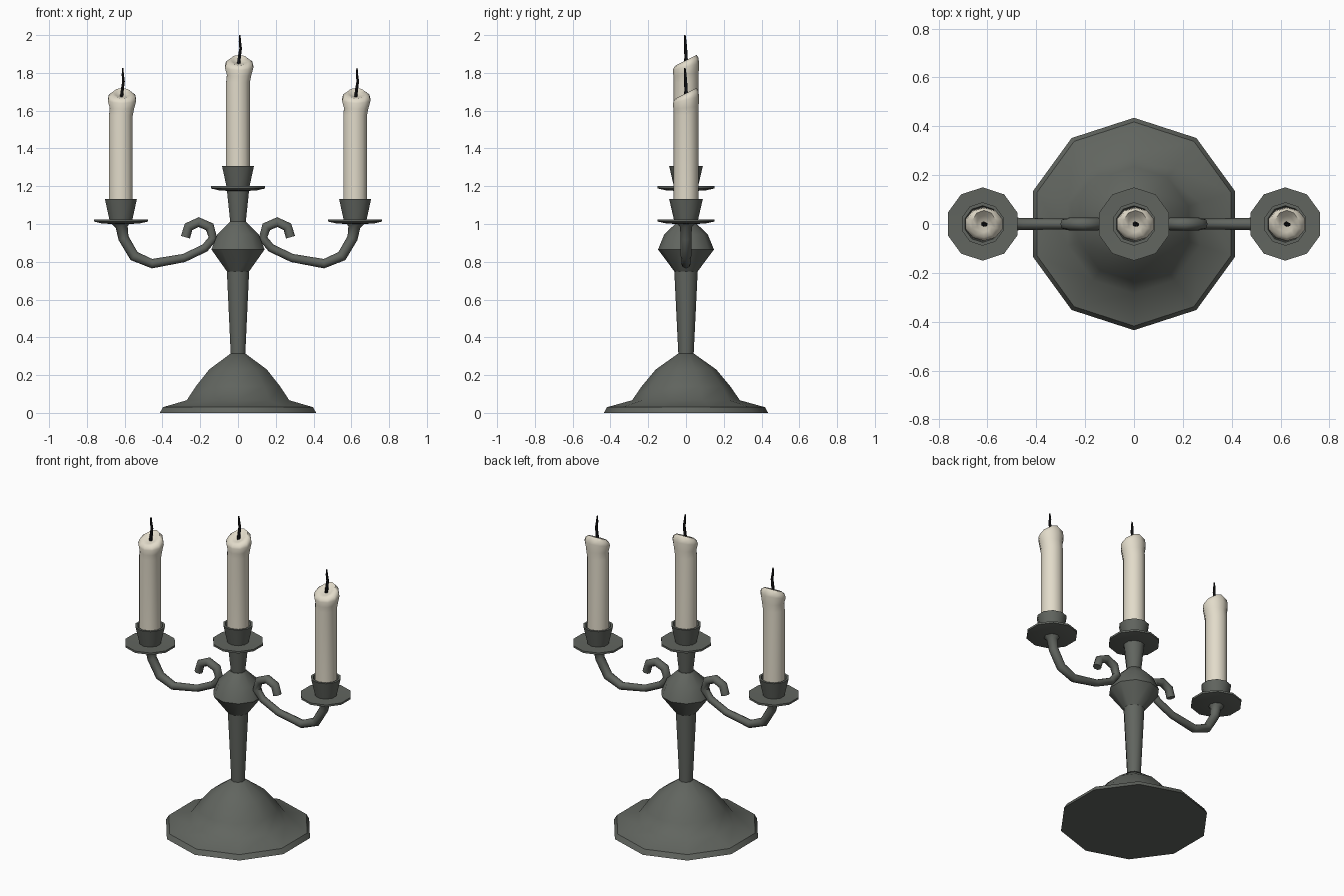
import bpy, bmesh, math
from mathutils import Vector

if "Cube" in bpy.data.objects:
    bpy.data.objects.remove(bpy.data.objects["Cube"])


def material(name, rgb):
    m = bpy.data.materials.new(name)
    m.diffuse_color = (*rgb, 1)
    m.use_nodes = True
    m.node_tree.nodes["Principled BSDF"].inputs["Base Color"].default_value = m.diffuse_color
    return m


METAL = material("dark_pewter", (0.12, 0.13, 0.115))
WAX = material("cream_wax", (0.76, 0.71, 0.59))
SOOT = material("black_wick", (0.008, 0.008, 0.009))


def finish(bm, name, mat, angle=42):
    bmesh.ops.recalc_face_normals(bm, faces=bm.faces)
    mesh = bpy.data.meshes.new(name)
    bm.to_mesh(mesh)
    bm.free()
    mesh.materials.append(mat)
    ob = bpy.data.objects.new(name, mesh)
    bpy.context.collection.objects.link(ob)
    bpy.ops.object.select_all(action='DESELECT')
    ob.select_set(True)
    bpy.context.view_layer.objects.active = ob
    bpy.ops.object.shade_smooth_by_angle(angle=math.radians(angle))
    return ob


def skin(rings, name, mat, angle=42):
    """Join rings of points into a closed, capped surface."""
    bm = bmesh.new()
    loops = [[bm.verts.new(p) for p in ring] for ring in rings]
    n = len(loops[0])
    for a, b in zip(loops, loops[1:]):
        for i in range(n):
            j = (i + 1) % n
            bm.faces.new((a[i], a[j], b[j], b[i]))
    bm.faces.new(loops[0][::-1])
    bm.faces.new(loops[-1])
    return finish(bm, name, mat, angle)


def lathe(profile, name, cx=0.0, cz=0.0, n=10):
    rings = []
    for r, z in profile:
        rings.append([(cx + r * math.cos(math.radians(18) + math.tau * i / n),
                       r * math.sin(math.radians(18) + math.tau * i / n), cz + z)
                      for i in range(n)])
    return skin(rings, name, METAL)


def tube(path, radii, name, mat, n=8):
    """Tube along a path lying close to an xz plane."""
    pts = [Vector(p) for p in path]
    rings = []
    for k, p in enumerate(pts):
        t = (pts[min(k + 1, len(pts) - 1)] - pts[max(k - 1, 0)]).normalized()
        side = Vector((0, 1, 0))
        up = t.cross(side).normalized()
        rings.append([p + radii[k] * (math.cos(math.tau * i / n) * side +
                                      math.sin(math.tau * i / n) * up) for i in range(n)])
    return skin(rings, name, mat, 50)


# foot, stem and bulb
lathe([(.435, 0), (.418, .03), (.285, .067), (.235, .14), (.16, .23), (.04, .315)], "foot")
lathe([(.04, .30), (.062, .75)], "stem")
lathe([(.061, .748), (.148, .865), (.115, .945), (.045, 1.012)], "bulb")
lathe([(.042, 1.0), (.062, 1.18)], "neck")

# drip pan and candle cup, relative to the pan top
PAN = [(.05, -.025), (.105, -.022), (.15, -.012), (.15, 0), (.063, -.003)]
CUP = [(.063, -.006), (.089, .107), (.075, .107), (.07, .085)]


def candle(cx, cz, tag):
    n = 10
    rings = []
    # radius x, radius y, height, tilt towards the back
    for rx, ry, z, tilt in [(.066, .066, .03, 0), (.066, .066, .55, 0),
                            (.068, .067, .59, .1), (.079, .069, .632, .25),
                            (.073, .066, .652, .42), (.050, .056, .667, .5),
                            (.030, .034, .657, .4), (.012, .012, .65, .2)]:
        shift = .006 if z > .58 else 0
        ring = []
        for i in range(n):
            a = math.radians(18) + math.tau * i / n
            y = ry * math.sin(a)
            ring.append((cx + shift + rx * math.cos(a), y, cz + z + tilt * y))
        rings.append(ring)
    skin(rings, "candle_" + tag, WAX, 60)
    tube([(cx + .002, 0, cz + .635), (cx + .008, 0, cz + .69),
          (cx + .014, -.002, cz + .73), (cx + .010, -.004, cz + .765),
          (cx + .010, -.006, cz + .80)],
         [.010, .009, .008, .007, .004], "wick_" + tag, SOOT, 6)


for tag, cx, cz in (("centre", 0, 1.2), ("left", -.62, 1.025), ("right", .62, 1.025)):
    lathe(PAN, "drip_pan_" + tag, cx, cz)
    lathe(CUP, "cup_" + tag, cx, cz)
    candle(cx, cz, tag)

# scrolled arms with a flare below each pan
ARM = [(.618, 1.01), (.616, .985), (.606, .925), (.55, .83), (.455, .79), (.286, .82),
       (.175, .873), (.132, .925), (.15, .985), (.208, 1.01), (.262, .985), (.278, .93)]
RADII = [.055, .032, .028, .028, .025, .022, .022, .024, .026, .026, .026, .025]
for tag, s in (("left", -1), ("right", 1)):
    tube([(s * x, 0, z) for x, z in ARM], RADII, "arm_" + tag, METAL)
